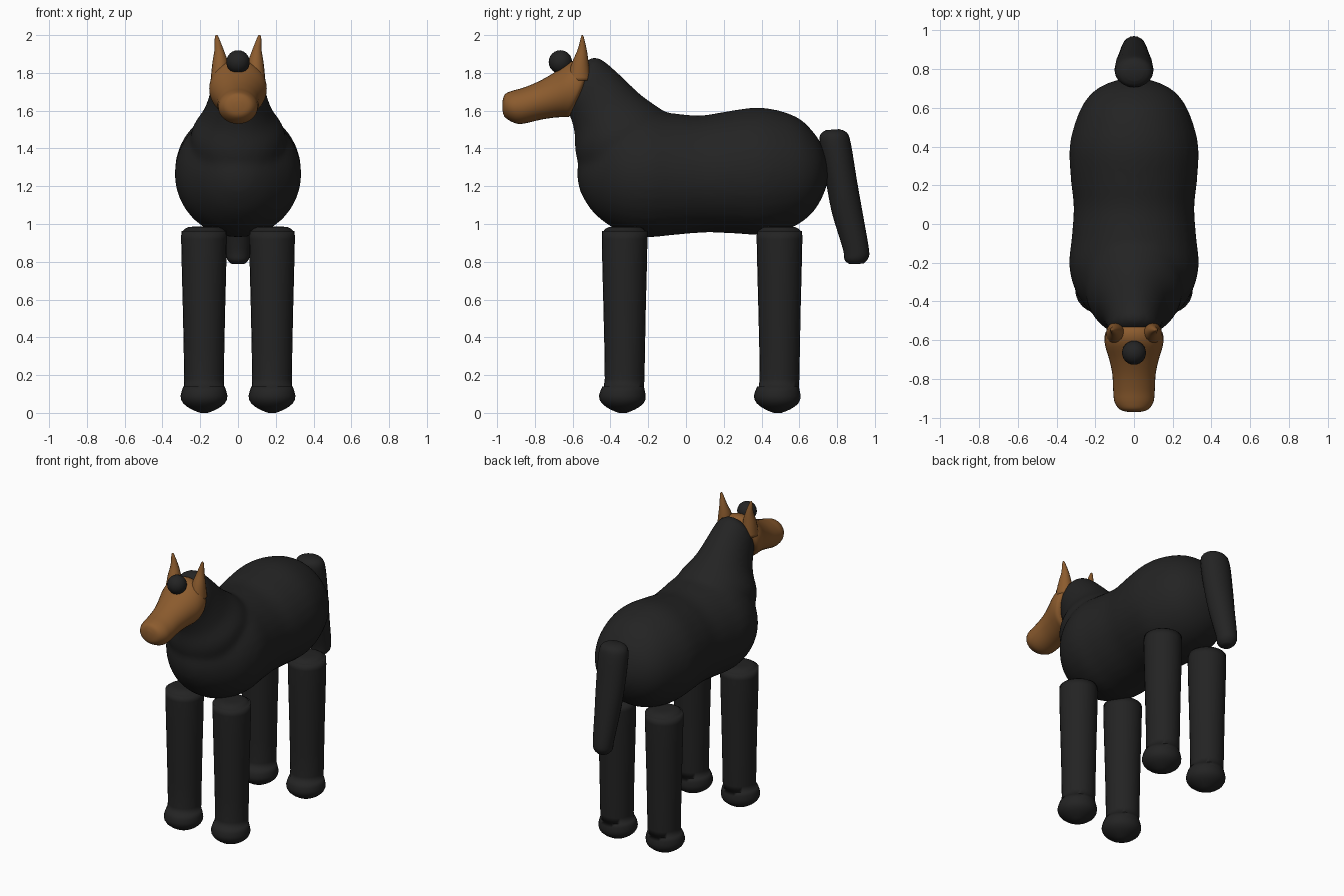
import bpy, bmesh, math
from mathutils import Vector


def material(name, rgb):
    m = bpy.data.materials.new(name)
    m.diffuse_color = (*rgb, 1)
    return m


BLACK = material("black coat", (0.017, 0.017, 0.017))
BROWN = material("brown face", (0.26, 0.105, 0.027))


def catmull(p0, p1, p2, p3, t):
    return [0.5 * (2 * b + (c - a) * t + (2 * a - 5 * b + 4 * c - d) * t * t
                   + (3 * b - a - 3 * c + d) * t ** 3)
            for a, b, c, d in zip(p0, p1, p2, p3)]


def loft(bm, rings, sides=32, steps=4):
    """Oval rings: (y, z) of one edge, (y, z) of the other, half width, centre x."""
    pts = []
    for i in range(len(rings) - 1):
        q = [rings[max(0, min(len(rings) - 1, i + k))] for k in (-1, 0, 1, 2)]
        pts += [catmull(*q, s / steps) for s in range(steps)]
    pts.append(rings[-1])
    loops = []
    for y1, z1, y2, z2, w, x in pts:
        c = Vector((x, (y1 + y2) / 2, (z1 + z2) / 2))
        a = Vector((0, (y1 - y2) / 2, (z1 - z2) / 2))
        loops.append([bm.verts.new(c + a * math.cos(t) + Vector((w * math.sin(t), 0, 0)))
                      for t in (2 * math.pi * k / sides for k in range(sides))])
    for lo, hi in zip(loops, loops[1:]):
        for k in range(sides):
            n = (k + 1) % sides
            bm.faces.new((lo[k], lo[n], hi[n], hi[k]))
    bm.faces.new(loops[0])
    bm.faces.new(loops[-1])


def part(name, mat, *lofts, **kw):
    bm = bmesh.new()
    for rings in lofts:
        loft(bm, [r if len(r) == 6 else (*r, 0) for r in rings], **kw)
    bmesh.ops.recalc_face_normals(bm, faces=bm.faces)
    me = bpy.data.meshes.new(name)
    bm.to_mesh(me)
    bm.free()
    me.materials.append(mat)
    for p in me.polygons:
        p.use_smooth = True
    ob = bpy.data.objects.new(name, me)
    bpy.context.collection.objects.link(ob)
    return ob


# Torso and neck, fused into one smooth skin
torso = [(0.755, 1.29, 0.755, 1.25, 0.03), (0.73, 1.39, 0.73, 1.16, 0.13),
         (0.68, 1.48, 0.67, 1.06, 0.22), (0.58, 1.57, 0.57, 0.985, 0.285),
         (0.40, 1.617, 0.42, 0.943, 0.332), (0.22, 1.597, 0.25, 0.95, 0.327),
         (0.08, 1.575, 0.10, 0.955, 0.312), (-0.06, 1.585, -0.08, 0.94, 0.322),
         (-0.22, 1.60, -0.22, 0.93, 0.335), (-0.36, 1.56, -0.36, 0.965, 0.295),
         (-0.48, 1.47, -0.48, 1.05, 0.20), (-0.55, 1.38, -0.55, 1.15, 0.105),
         (-0.575, 1.30, -0.575, 1.23, 0.03)]
neck = [(0.02, 1.50, -0.50, 1.15, 0.25), (-0.12, 1.60, -0.58, 1.35, 0.25),
        (-0.24, 1.685, -0.59, 1.48, 0.185), (-0.35, 1.79, -0.61, 1.56, 0.15),
        (-0.43, 1.86, -0.62, 1.58, 0.138), (-0.49, 1.885, -0.62, 1.60, 0.125),
        (-0.54, 1.85, -0.62, 1.65, 0.08)]
body = part("body", BLACK, torso, neck)
mod = body.modifiers.new("fuse", 'REMESH')
mod.mode = 'VOXEL'
mod.voxel_size = 0.018
mod.use_smooth_shade = True
mod = body.modifiers.new("soften", 'SMOOTH')
mod.factor = 0.5
mod.iterations = 8

# Head, from snout to nape
part("head", BROWN, [
    (-0.972, 1.65, -0.972, 1.61, 0.02), (-0.958, 1.687, -0.962, 1.57, 0.07),
    (-0.92, 1.705, -0.92, 1.54, 0.10), (-0.86, 1.722, -0.87, 1.53, 0.107),
    (-0.78, 1.755, -0.77, 1.552, 0.112), (-0.70, 1.80, -0.70, 1.563, 0.128),
    (-0.61, 1.86, -0.655, 1.566, 0.148), (-0.55, 1.865, -0.62, 1.568, 0.152),
    (-0.515, 1.83, -0.60, 1.60, 0.142), (-0.51, 1.78, -0.57, 1.65, 0.10)])

# Pointed ears
for side, label in ((-1, "right"), (1, "left")):
    part("ear_" + label, BROWN, [
        (-0.63, 1.76, -0.505, 1.76, 0.05, side * 0.095),
        (-0.605, 1.85, -0.515, 1.85, 0.042, side * 0.094),
        (-0.575, 1.92, -0.525, 1.92, 0.025, side * 0.10),
        (-0.557, 1.985, -0.54, 1.985, 0.011, side * 0.112),
        (-0.552, 2.0, -0.546, 2.0, 0.004, side * 0.114)], sides=16)

# Forelock ball
bpy.ops.mesh.primitive_uv_sphere_add(segments=24, ring_count=12, radius=0.062,
                                     location=(0, -0.665, 1.858))
forelock = bpy.context.object
forelock.name = "forelock"
forelock.data.materials.append(BLACK)
bpy.ops.object.shade_smooth()

# Legs: tapered posts with flared hooves, as (z, radius, y shift)
leg = [(0.0, 0.02, -0.01), (0.018, 0.065, -0.01), (0.05, 0.11, -0.01),
       (0.09, 0.124, -0.012), (0.14, 0.11, -0.008), (0.18, 0.105, 0),
       (0.55, 0.112, 0), (0.92, 0.121, 0), (0.96, 0.114, 0),
       (0.983, 0.085, 0), (0.987, 0.03, 0)]
for y, label in ((-0.325, "front"), (0.495, "back")):
    for side, hand in ((-1, "right"), (1, "left")):
        part(f"{label}_{hand}_leg", BLACK,
             [(y + d - r, z, y + d + r, z, r, side * 0.18) for z, r, d in leg],
             sides=24, steps=2)

# Drooping tail
part("tail", BLACK, [
    (0.74, 1.497, 0.81, 1.502, 0.045), (0.71, 1.47, 0.85, 1.485, 0.085),
    (0.71, 1.40, 0.872, 1.43, 0.10), (0.745, 1.20, 0.905, 1.23, 0.095),
    (0.775, 1.05, 0.935, 1.06, 0.082), (0.83, 0.87, 0.968, 0.87, 0.066),
    (0.84, 0.81, 0.965, 0.82, 0.058), (0.865, 0.788, 0.94, 0.79, 0.035)], sides=20)
